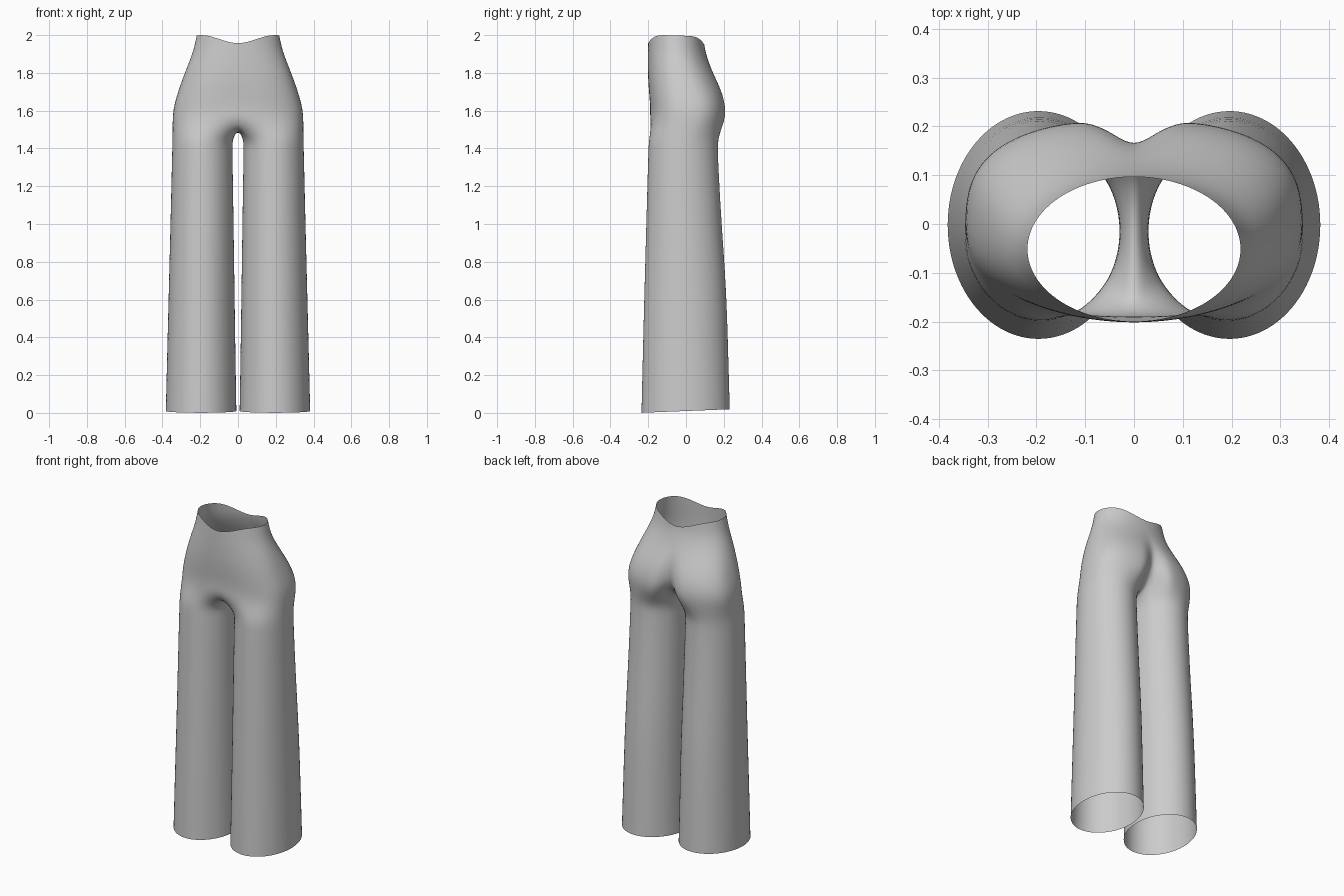
import bpy, bmesh, math

if "Cube" in bpy.data.objects:
    bpy.data.objects.remove(bpy.data.objects["Cube"], do_unlink=True)

OUTER, INNER = 21, 7   # points on the outer side of a leg, and on the inseam
SPREAD = math.radians(145)

# z, inner x, outer x, front y, back y
LEG = [(0.01, 0.008, 0.384, -0.238, 0.234),
       (0.3, 0.013, 0.377, -0.231, 0.226),
       (0.65, 0.018, 0.368, -0.222, 0.216),
       (1.0, 0.023, 0.359, -0.212, 0.190),
       (1.25, 0.027, 0.353, -0.205, 0.176),
       (1.38, 0.029, 0.350, -0.201, 0.170),
       (1.45, 0.030, 0.348, -0.198, 0.170)]

# z, half width, front y, back y, cleft depth, cleft lift, roundness
HIP = [(1.54, 0.348, -0.193, 0.212, 0.065, 0.08, 0.78),
       (1.61, 0.345, -0.188, 0.217, 0.06, 0.06, 0.78),
       (1.69, 0.322, -0.195, 0.200, 0.04, 0.03, 0.80),
       (1.77, 0.295, -0.201, 0.162, 0.012, 0.01, 0.86),
       (1.85, 0.263, -0.202, 0.122, 0.0, 0.0, 0.92),
       (1.92, 0.236, -0.201, 0.101, 0.0, 0.0, 0.97),
       (1.955, 0.220, -0.200, 0.097, 0.0, 0.0, 1.0)]

# y, z of the seam under the crotch, from back to front
CROTCH = [(0.125, 1.575), (0.085, 1.535), (0.035, 1.51), (-0.02, 1.5),
          (-0.075, 1.5), (-0.125, 1.507), (-0.165, 1.52)]


def power(v, e):
    return math.copysign(abs(v) ** e, v)


def leg_ring(z, x0, x1, y0, y1):
    step = (2 * math.pi - 2 * SPREAD) / (INNER + 1)
    angles = [SPREAD * (2 * i / (OUTER - 1) - 1) for i in range(OUTER)]
    angles += [SPREAD + step * (i + 1) for i in range(INNER)]
    ring = []
    for a in angles:
        y = (y0 + y1) / 2 + (y1 - y0) / 2 * math.sin(a)
        hem = 0.04 * y if z < 0.1 else 0
        ring.append(((x0 + x1) / 2 + (x1 - x0) / 2 * math.cos(a), y, z + hem))
    return ring


def hip_ring(z, width, y0, y1, cleft, lift, e):
    ring = []
    for i in range(OUTER):
        s = 2 * i / (OUTER - 1) - 1
        a = math.copysign(math.pi / 2 * (1 - (1 - abs(s)) ** 1.35), s)
        x = 0 if abs(s) == 1 else width * power(math.cos(a), e)
        y = (y0 + y1) / 2 + (y1 - y0) / 2 * power(math.sin(a), e)
        h = z
        if s > 0:      # dent between the seat cheeks
            dent = math.exp(-(x / 0.05) ** 2)
            y -= cleft * dent
            h += lift * dent
        if z == HIP[-1][0]:      # waistline rises at the sides
            h += 0.045 * math.sin(min(1, x / 0.2) * math.pi / 2) ** 2 - 0.03 * (y + 0.12)
        ring.append((x, y, h))
    return ring


bm = bmesh.new()
rings = [[bm.verts.new(p) for p in leg_ring(*row)] for row in LEG]
hips = [[bm.verts.new(p) for p in hip_ring(*row)] for row in HIP]
hips[0] += [bm.verts.new((0, y, z)) for y, z in CROTCH]


def bridge(low, high, count, closed):
    for i in range(count if closed else count - 1):
        j = (i + 1) % count
        bm.faces.new((low[i], low[j], high[j], high[i]))


# Leg tubes, joined to the hips around the crotch
tube = rings + hips[:1]
for low, high in zip(tube, tube[1:]):
    bridge(low, high, OUTER + INNER, True)
# Hips up to the waist
for low, high in zip(hips, hips[1:]):
    bridge(low, high, OUTER, False)

mesh = bpy.data.meshes.new("trousers")
bm.to_mesh(mesh)
bm.free()
trousers = bpy.data.objects.new("trousers", mesh)
bpy.context.collection.objects.link(trousers)

mirror = trousers.modifiers.new("mirror", "MIRROR")
mirror.use_clip = True
smooth = trousers.modifiers.new("smooth", "SUBSURF")
smooth.levels = smooth.render_levels = 2
mesh.shade_smooth()

cloth = bpy.data.materials.new("light grey cloth")
cloth.use_nodes = True
cloth.diffuse_color = (0.6, 0.6, 0.6, 1)
cloth.node_tree.nodes["Principled BSDF"].inputs["Base Color"].default_value = (0.6, 0.6, 0.6, 1)
mesh.materials.append(cloth)
